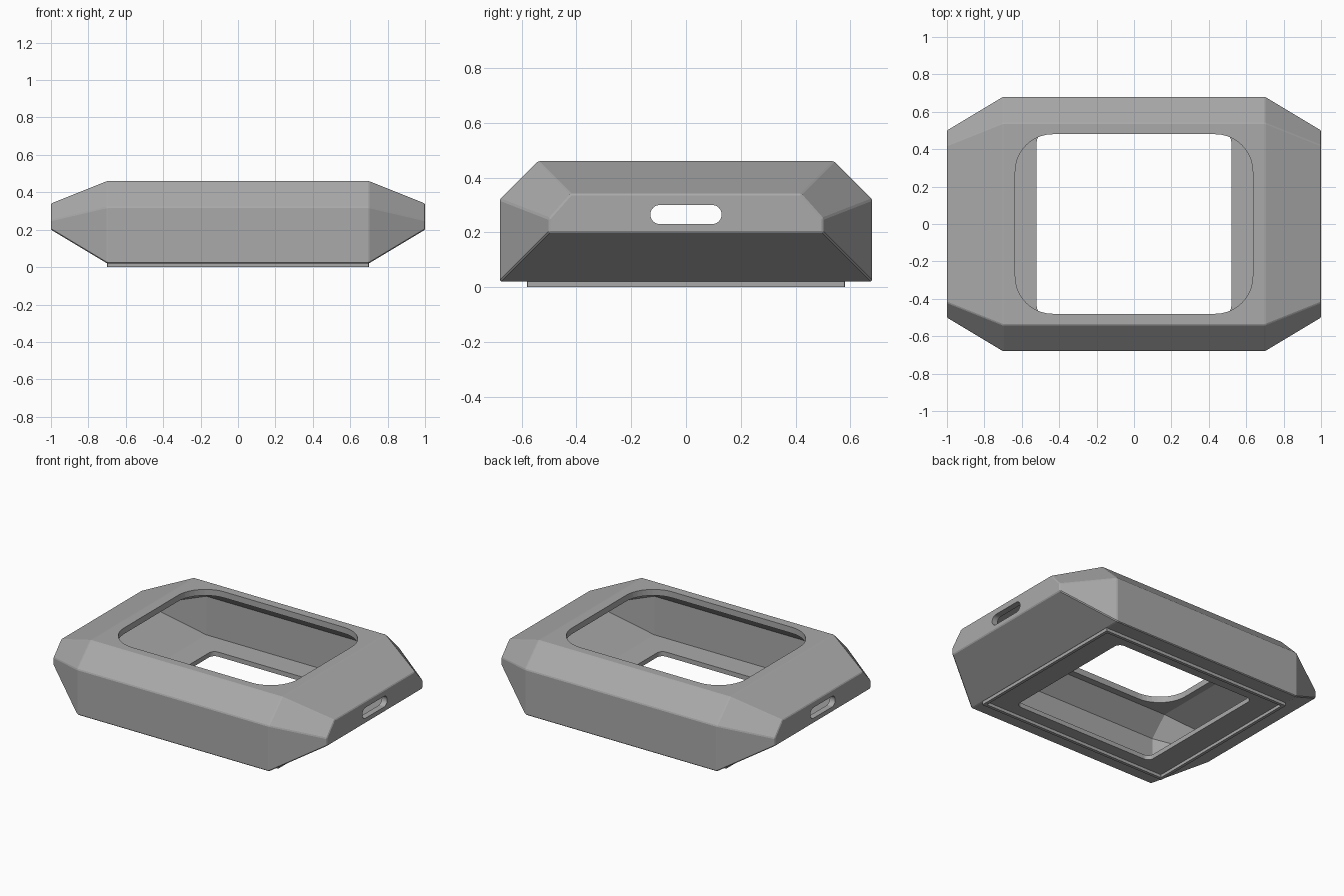
import bpy, bmesh, math

cube = bpy.data.objects.get("Cube")
if cube:
    bpy.data.objects.remove(cube, do_unlink=True)

grey = bpy.data.materials.new("plain grey")
grey.use_nodes = True
COLOUR = (0.4, 0.4, 0.4, 1)
grey.diffuse_color = COLOUR
grey.node_tree.nodes["Principled BSDF"].inputs["Base Color"].default_value = COLOUR


def make_object(name, bm):
    bmesh.ops.recalc_face_normals(bm, faces=bm.faces)
    mesh = bpy.data.meshes.new(name)
    bm.to_mesh(mesh)
    bm.free()
    mesh.materials.append(grey)
    obj = bpy.data.objects.new(name, mesh)
    bpy.context.collection.objects.link(obj)
    return obj


def bridge(bm, loops):
    """Skin a row of equal vertex loops and cap both ends."""
    for a, b in zip(loops, loops[1:]):
        for i in range(len(a)):
            j = (i + 1) % len(a)
            bm.faces.new((a[i], a[j], b[j], b[i]))
    bm.faces.new(loops[0])
    bm.faces.new(loops[-1])


def faceted_body(name, mid_x, mid, end_x, end):
    """Loft a mirrored half profile (y, z) along x, tapering at both ends."""
    bm = bmesh.new()
    loops = []
    for x, half in ((-end_x, end), (-mid_x, mid), (mid_x, mid), (end_x, end)):
        ring = half + [(-y, z) for y, z in reversed(half)]
        loops.append([bm.verts.new((x, y, z)) for y, z in ring])
    bridge(bm, loops)
    return make_object(name, bm)


def rounded_prism(name, half_a, half_b, radius, low, high, place):
    """Extrude a rounded rectangle; place maps (a, b, depth) to a point."""
    steps = 10
    outline = []
    for q, (sa, sb) in enumerate(((1, 1), (-1, 1), (-1, -1), (1, -1))):
        for s in range(steps + 1):
            t = (q + s / steps) * math.pi / 2
            outline.append((sa * (half_a - radius) + radius * math.cos(t),
                            sb * (half_b - radius) + radius * math.sin(t)))
    bm = bmesh.new()
    bridge(bm, [[bm.verts.new(place(a, b, d)) for a, b in outline] for d in (low, high)])
    bmesh.ops.remove_doubles(bm, verts=bm.verts, dist=1e-5)
    return make_object(name, bm)


def apply_modifier(obj, mod):
    bpy.context.view_layer.objects.active = obj
    bpy.ops.object.modifier_apply(modifier=mod.name)


def cut(obj, cutter):
    mod = obj.modifiers.new("cut", "BOOLEAN")
    mod.operation, mod.solver, mod.object = "DIFFERENCE", "EXACT", cutter
    apply_modifier(obj, mod)
    bpy.data.objects.remove(cutter, do_unlink=True)


def upright(a, b, d):
    return (a, b, d)


def sideways(a, b, d):
    return (d, a, 0.265 + b)


# Faceted outer shell with slightly broken edges
shell = faceted_body("case_shell",
                     0.70, [(0.68, 0.02), (0.68, 0.32), (0.54, 0.46)],
                     1.00, [(0.50, 0.20), (0.50, 0.25), (0.42, 0.34)])
bevel = shell.modifiers.new("edge", "BEVEL")
bevel.width, bevel.segments, bevel.limit_method = 0.005, 1, "ANGLE"
bevel.angle_limit = math.radians(15)
apply_modifier(shell, bevel)

# Hollow interior following the outer facets
cut(shell, faceted_body("cavity",
                        0.68, [(0.64, 0.05), (0.64, 0.305), (0.525, 0.42)],
                        0.96, [(0.48, 0.215), (0.48, 0.24), (0.41, 0.31)]))

# Large top opening, smaller bottom opening, slot through both ends
cut(shell, rounded_prism("top_opening", 0.635, 0.48, 0.20, 0.33, 0.60, upright))
cut(shell, rounded_prism("bottom_opening", 0.52, 0.48, 0.04, -0.10, 0.12, upright))
cut(shell, rounded_prism("end_slots", 0.13, 0.035, 0.0349, -1.2, 1.2, sideways))

# Thin raised rim on the underside
rim = rounded_prism("bottom_rim", 0.70, 0.58, 0.005, 0.0, 0.022, upright)
cut(rim, rounded_prism("rim_inside", 0.68, 0.56, 0.005, -0.1, 0.1, upright))
